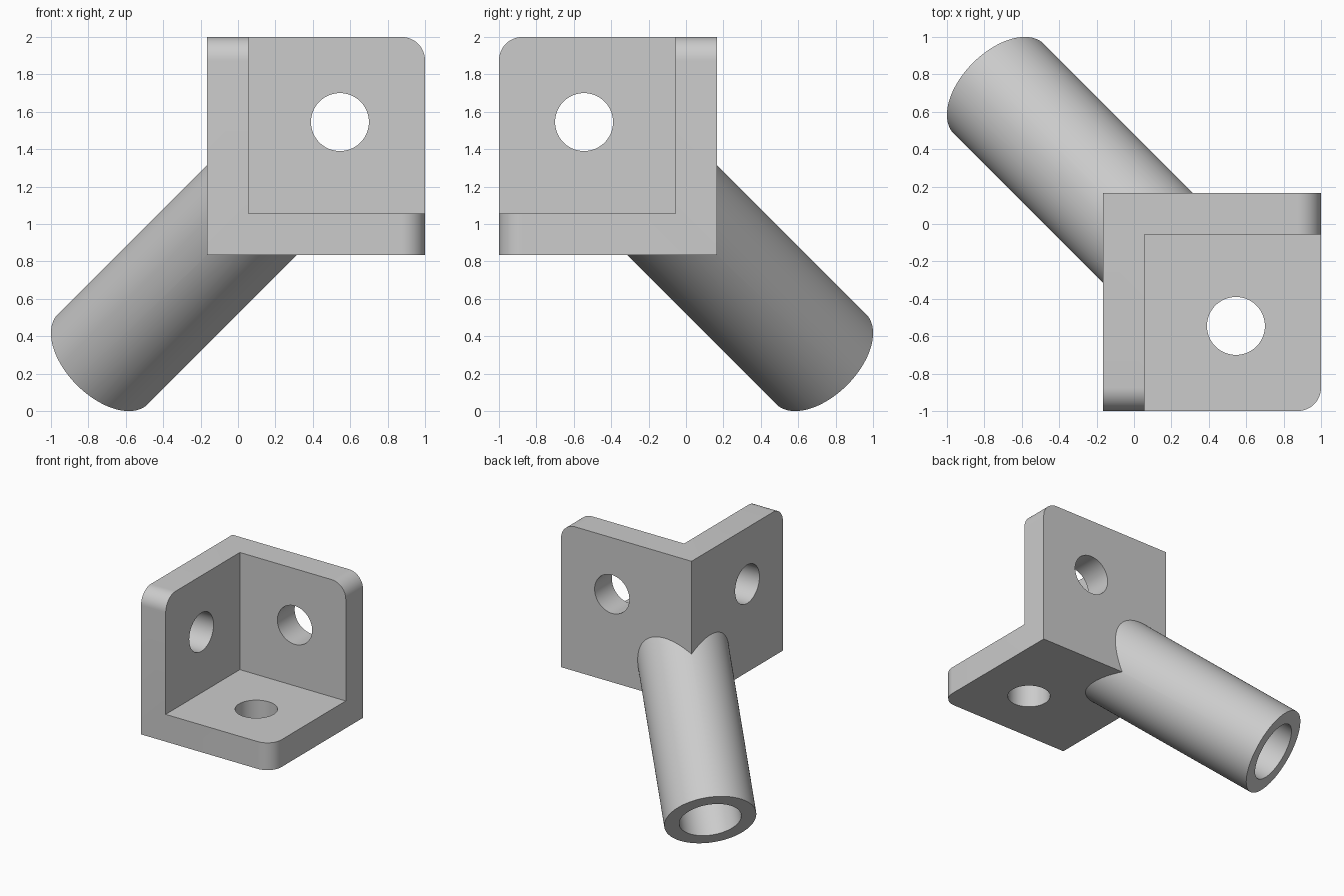
import bpy, bmesh, math
from mathutils import Vector, Matrix

if "Cube" in bpy.data.objects:
    bpy.data.objects.remove(bpy.data.objects["Cube"])

SIZE, THICK, ROUND = 1.165, 0.22, 0.125      # bracket plates
HOLE_POS, HOLE_R = 0.71, 0.155               # bolt holes
TUBE_R, BORE_R = 0.34, 0.229                 # diagonal tube
CORNER = Vector((-0.165, 0.165, 0.835))      # outer corner of the bracket
INWARD = Vector((1, -1, 1))                  # from the corner into the bracket

steel = bpy.data.materials.new("light grey")
steel.use_nodes = True
steel.diffuse_color = (0.6, 0.6, 0.6, 1)
steel.node_tree.nodes["Principled BSDF"].inputs["Base Color"].default_value = (0.6, 0.6, 0.6, 1)


def place(local):
    """Offset from the outer corner, measured along the three plate edges."""
    return CORNER + Vector(local) * INWARD


def finish(name, bm):
    mesh = bpy.data.meshes.new(name)
    bm.to_mesh(mesh)
    bm.free()
    mesh.materials.append(steel)
    obj = bpy.data.objects.new(name, mesh)
    bpy.context.collection.objects.link(obj)
    return obj


def box(name, low, high):
    """Cube spanning low..high along every plate edge."""
    bm = bmesh.new()
    bmesh.ops.create_cube(bm, size=high - low)
    bmesh.ops.translate(bm, verts=bm.verts, vec=place([(low + high) / 2] * 3))
    return finish(name, bm)


def rod(name, start, end, radius, sides=96):
    bm = bmesh.new()
    axis = end - start
    turn = Matrix.Translation((start + end) / 2) @ axis.to_track_quat("Z", "Y").to_matrix().to_4x4()
    bmesh.ops.create_cone(bm, cap_ends=True, segments=sides, radius1=radius,
                          radius2=radius, depth=axis.length, matrix=turn)
    return finish(name, bm)


def combine(obj, other, operation):
    mod = obj.modifiers.new(operation.lower(), "BOOLEAN")
    mod.object, mod.operation, mod.solver = other, operation, "EXACT"
    bpy.context.view_layer.objects.active = obj
    bpy.ops.object.modifier_apply(modifier=mod.name)
    bpy.data.objects.remove(other)


# Three-plate corner bracket
bracket = box("corner_bracket", 0, SIZE)
combine(bracket, box("inside_cutter", THICK, SIZE * 2), "DIFFERENCE")

# Round the free corner of each plate
bm = bmesh.new()
bm.from_mesh(bracket.data)


def is_free_corner(edge):
    mid = ((edge.verts[0].co + edge.verts[1].co) / 2 - CORNER) * INWARD
    return sum(abs(c - SIZE) < 0.01 for c in mid) == 2 and edge.calc_length() < THICK + 0.01


bmesh.ops.bevel(bm, geom=[e for e in bm.edges if is_free_corner(e)], offset=ROUND,
                segments=12, profile=0.5, affect="EDGES")
bm.to_mesh(bracket.data)
bm.free()

# Bolt hole through each plate
for axis in range(3):
    start, end = [HOLE_POS] * 3, [HOLE_POS] * 3
    start[axis], end[axis] = -0.1, THICK + 0.1
    combine(bracket, rod("hole_cutter", place(start), place(end), HOLE_R, 64), "DIFFERENCE")

# Hollow diagonal tube, trimmed inside the plates
tube_end = Vector((-0.7226, 0.7226, 0.2774))
top = place([0.5] * 3)
tube = rod("diagonal_tube", tube_end, top, TUBE_R)
combine(tube, rod("bore_cutter", tube_end - INWARD * 0.1, top + INWARD * 0.1, BORE_R), "DIFFERENCE")
combine(tube, box("tube_trimmer", THICK / 2, SIZE), "DIFFERENCE")

# One welded solid
combine(bracket, tube, "UNION")
bpy.ops.object.select_all(action="DESELECT")
bracket.select_set(True)
bpy.context.view_layer.objects.active = bracket
bpy.ops.object.shade_smooth_by_angle(angle=math.radians(30))
